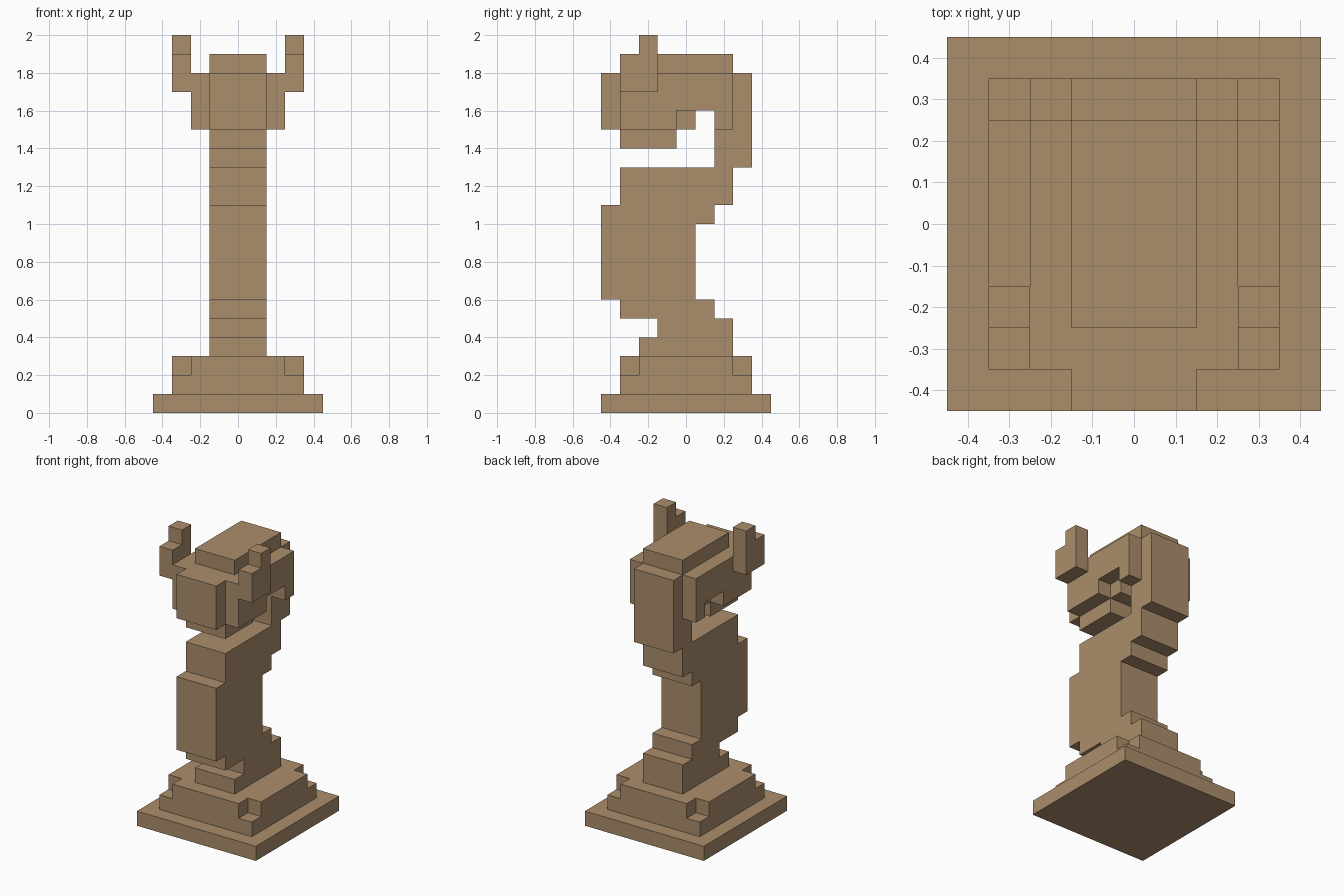
import bpy, bmesh

cube = bpy.data.objects.get("Cube")
if cube:
    bpy.data.objects.remove(cube, do_unlink=True)

# One plain wood colour
WOOD = (0.41, 0.27, 0.15, 1.0)
wood = bpy.data.materials.new("warm wood")
wood.use_nodes = True
wood.diffuse_color = WOOD
bsdf = next(n for n in wood.node_tree.nodes if n.type == 'BSDF_PRINCIPLED')
bsdf.inputs["Base Color"].default_value = WOOD
bsdf.inputs["Roughness"].default_value = 0.8


def prism(name, outline, lo, hi, axis):
    """Extrude an outline from lo to hi: (y, z) along x, or (x, y) along z."""
    bm = bmesh.new()
    place = (lambda a, b: (lo, a, b)) if axis == 'x' else (lambda a, b: (a, b, lo))
    face = bm.faces.new([bm.verts.new(place(a, b)) for a, b in outline])
    new = bmesh.ops.extrude_face_region(bm, geom=[face])["geom"]
    step = (hi - lo, 0, 0) if axis == 'x' else (0, 0, hi - lo)
    bmesh.ops.translate(bm, vec=step, verts=[g for g in new if isinstance(g, bmesh.types.BMVert)])
    bmesh.ops.recalc_face_normals(bm, faces=bm.faces)
    mesh = bpy.data.meshes.new(name)
    bm.to_mesh(mesh)
    bm.free()
    mesh.materials.append(wood)
    obj = bpy.data.objects.new(name, mesh)
    bpy.context.collection.objects.link(obj)
    return obj


def square(h):
    return [(-h, -h), (h, -h), (h, h), (-h, h)]


def mirror_x(obj):
    obj.modifiers.new("mirror", 'MIRROR').use_axis[0] = True


# Stepped plinth, the top step with notched corners
prism("base_plate", square(0.45), 0, 0.1, 'z')
prism("base_step", square(0.35), 0.1, 0.2, 'z')
a, b = 0.35, 0.25
prism("base_notched_step",
      [(-b, -a), (b, -a), (b, -b), (a, -b), (a, b), (b, b),
       (b, a), (-b, a), (-b, b), (-a, b), (-a, -b), (-b, -b)], 0.2, 0.3, 'z')

# Side profile (y, z): up the back, over the head, down the chest
body = [
    (0.25, 0.3), (0.25, 0.5), (0.15, 0.5), (0.15, 0.6), (0.05, 0.6),
    (0.05, 1.0), (0.15, 1.0), (0.15, 1.1), (0.25, 1.1), (0.25, 1.3),
    (0.35, 1.3), (0.35, 1.8), (0.25, 1.8), (0.25, 1.9), (-0.25, 1.9),
    (-0.25, 1.8), (-0.45, 1.8), (-0.45, 1.5), (-0.35, 1.5), (-0.35, 1.4),
    (-0.05, 1.4), (-0.05, 1.5), (0.05, 1.5), (0.05, 1.6), (0.15, 1.6),
    (0.15, 1.3), (-0.35, 1.3), (-0.35, 1.1), (-0.45, 1.1), (-0.45, 0.6),
    (-0.35, 0.6), (-0.35, 0.5), (-0.15, 0.5), (-0.15, 0.4), (-0.25, 0.4),
    (-0.25, 0.3),
]
# The notch beside the throat stays open where the core is cut away
body[body.index((-0.05, 1.5)):body.index((0.05, 1.6))] = [
    (-0.05, 1.5), (0.05, 1.5)]
prism("body_and_head", body, -0.15, 0.15, 'x')

# Cheeks on both sides of the head
mirror_x(prism("cheek", [
    (-0.35, 1.5), (-0.05, 1.5), (-0.05, 1.6), (0.15, 1.6),
    (0.15, 1.5), (0.25, 1.5), (0.25, 1.8), (-0.35, 1.8)], 0.15, 0.25, 'x'))

# Stepped ears on both sides
mirror_x(prism("ear", [
    (-0.35, 1.7), (-0.15, 1.7), (-0.15, 2.0), (-0.25, 2.0),
    (-0.25, 1.9), (-0.35, 1.9)], 0.25, 0.35, 'x'))
